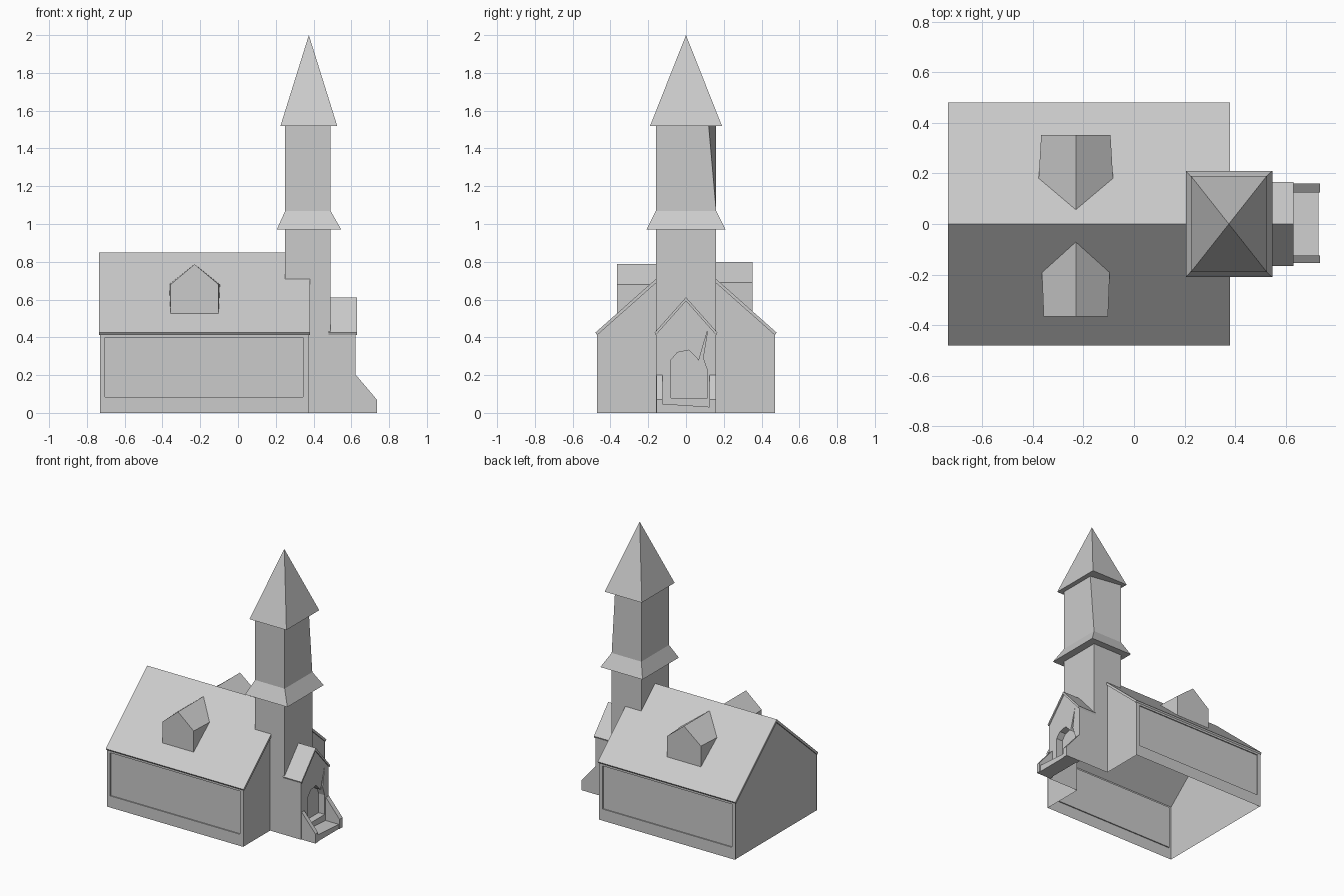
import bpy, bmesh
from mathutils import Vector

if "Cube" in bpy.data.objects:
    bpy.data.objects.remove(bpy.data.objects["Cube"], do_unlink=True)

# One plain stone colour for the whole building
stone = bpy.data.materials.new("pale_stone")
stone.diffuse_color = (0.6, 0.6, 0.6, 1)
stone.use_nodes = True
stone.node_tree.nodes["Principled BSDF"].inputs["Base Color"].default_value = (0.6, 0.6, 0.6, 1)


def finish(name, bm):
    bmesh.ops.remove_doubles(bm, verts=bm.verts, dist=0.0005)
    bmesh.ops.recalc_face_normals(bm, faces=bm.faces)
    me = bpy.data.meshes.new(name)
    bm.to_mesh(me)
    bm.free()
    me.materials.append(stone)
    ob = bpy.data.objects.new(name, me)
    bpy.context.collection.objects.link(ob)
    return ob


def shell(name, polygons):
    """Open surface made of separate polygons."""
    bm = bmesh.new()
    for poly in polygons:
        bm.faces.new([bm.verts.new(p) for p in poly])
    return finish(name, bm)


def prism(name, profile, x0, x1, caps=True):
    """(y, z) profile extruded along x."""
    bm = bmesh.new()
    a = [bm.verts.new((x0, y, z)) for y, z in profile]
    b = [bm.verts.new((x1, y, z)) for y, z in profile]
    n = len(profile)
    for i in range(n):
        j = (i + 1) % n
        bm.faces.new((a[i], a[j], b[j], b[i]))
    if caps:
        bm.faces.new(a)
        bm.faces.new(b)
    return finish(name, bm)


def ring(x0, x1, y, z):
    return [(x0, -y, z), (x1, -y, z), (x1, y, z), (x0, y, z)]


def band(low, high):
    """Four side faces between two rings."""
    return [(low[i], low[(i + 1) % 4], high[(i + 1) % 4], high[i]) for i in range(4)]


# Nave roof slab
prism("nave_roof", [(-0.48, 0.425), (0, 0.85), (0.48, 0.425),
                    (0.47, 0.412), (0, 0.828), (-0.47, 0.412)], -0.735, 0.38)

# Long nave walls with a shallow recessed panel
for side, s in (("front", -1), ("back", 1)):
    y, yi = 0.472 * s, 0.464 * s
    outer = [(-0.73, 0), (0.375, 0), (0.375, 0.42), (-0.73, 0.42)]
    inner = [(-0.705, 0.085), (0.345, 0.085), (0.345, 0.40), (-0.705, 0.40)]
    faces = [[(x, yi, z) for x, z in inner]]
    for i in range(4):
        j = (i + 1) % 4
        faces.append([(outer[i][0], y, outer[i][1]), (outer[j][0], y, outer[j][1]),
                      (inner[j][0], y, inner[j][1]), (inner[i][0], y, inner[i][1])])
        faces.append([(inner[i][0], y, inner[i][1]), (inner[j][0], y, inner[j][1]),
                      (inner[j][0], yi, inner[j][1]), (inner[i][0], yi, inner[i][1])])
    wall = shell(side + "_nave_wall", faces)

# Gable walls; the tower end is open between the tower sides
shell("rear_gable", [[(-0.725, y, z) for y, z in
                      ((-0.472, 0), (0.472, 0), (0.472, 0.415), (0, 0.835), (-0.472, 0.415))]])
shell("tower_gable", [[(0.372, s * y, z) for y, z in
                       ((0.472, 0), (0.472, 0.415), (0.16, 0.693), (0.16, 0))] for s in (-1, 1)])

# Dormers: front edge y, half widths at face and eave, eave and ridge heights
for name, s, yf, wf, we, ze, zr, zb in (("front_dormer", -1, 0.366, 0.127, 0.134, 0.68, 0.787, 0.535),
                                        ("back_dormer", 1, 0.352, 0.137, 0.147, 0.69, 0.80, 0.545)):
    cx = -0.23
    meet = lambda z: (0.85 - z) / 0.885          # where the roof slope is at height z
    ridge0, ridge1 = (cx, s * yf, zr), (cx, s * meet(zr), zr)
    polys = [[(cx - wf, s * yf, zb - 0.02), (cx + wf, s * yf, zb - 0.02),
              (cx + wf, s * yf, ze), ridge0, (cx - wf, s * yf, ze)]]
    for k in (-1, 1):
        e0 = (cx + k * wf, s * yf, ze)
        e1 = (cx + k * we, s * meet(ze), ze)
        polys.append([e0, e1, ridge1, ridge0])
        polys.append([e0, e1, (cx + k * wf, s * yf, zb - 0.02)])
    shell(name, polys)

# Lower tower, with its nave side starting just under the roof
X0, X1, W = 0.25, 0.49, 0.16
lower = [[(X0, -W, 0.69), (X0, W, 0.69), (X0, W, 0.97), (X0, -W, 0.97)],
         [(X1, -W, 0.42), (X1, W, 0.42), (X1, W, 0.97), (X1, -W, 0.97)]]
for s in (-1, 1):
    lower.append([(0.372, s * W, 0), (X1, s * W, 0), (X1, s * W, 0.97),
                  (X0, s * W, 0.97), (X0, s * W, 0.69), (0.372, s * W, 0.69)])
shell("lower_tower", lower)

# Flared skirt roof
skirt = ring(0.205, 0.547, 0.21, 0.97)
shell("tower_skirt", band(skirt, ring(X0, X1, W, 1.07)) + [skirt])

# Upper tower, one top corner pulled inward
top = ring(X0, X1, W, 1.52)
top[2] = (X1, 0.12, 1.52)
shell("upper_tower", band(ring(X0, X1, W, 1.065), top))

# Spire
eave = ring(0.225, 0.525, 0.19, 1.52)
apex = (0.375, 0, 2.0)
shell("spire", [[eave[i], eave[(i + 1) % 4], apex] for i in range(4)] + [eave])

# Porch side walls, gable with uneven doorway, and roof
XP = 0.622
for name, s in (("front_porch_wall", -1), ("back_porch_wall", 1)):
    shell(name, [[(X1, s * W, 0), (XP, s * W, 0), (XP, s * W, 0.42), (X1, s * W, 0.42)]])
door = [(-0.08, 0.08), (-0.08, 0.28), (-0.045, 0.32), (0.015, 0.332),
        (0.068, 0.278), (0.115, 0.44), (0.09, 0.29), (0.115, 0.22), (0.115, 0.08)]
outline = [(-W, 0), (-W, 0.42), (0, 0.605), (W, 0.42), (W, 0)]
left_half = [(-W, 0), (-W, 0.42), (0, 0.605)] + door[3::-1] + [(-0.08, 0)]
right_half = [(0, 0.605), (W, 0.42), (W, 0), (0.115, 0)] + door[:2:-1][:6]
sill = [(-0.08, 0), (-0.08, 0.08), (0.115, 0.08), (0.115, 0)]
porch = [[(XP, y, z) for y, z in p] for p in (left_half, right_half, sill)]
XD = XP - 0.05
porch.append([(XD, y, z) for y, z in door])
for i in range(len(door)):
    (ya, za), (yb, zb) = door[i], door[(i + 1) % len(door)]
    porch.append([(XP, ya, za), (XP, yb, zb), (XD, yb, zb), (XD, ya, za)])
shell("porch_gable", porch)
prism("porch_roof", [(-0.166, 0.425), (0, 0.612), (0.166, 0.425),
                     (0.16, 0.412), (0, 0.592), (-0.16, 0.412)], 0.48, 0.63)

# Entrance step with sloping cheek walls
prism("entrance_step", [(-0.15, 0), (0.155, 0), (0.155, 0.03), (-0.15, 0.05)], XP, 0.73)
for name, y0, y1 in (("front_step_cheek", -0.155, -0.125), ("back_step_cheek", 0.125, 0.16)):
    bm = bmesh.new()
    side = [(0.615, 0), (0.735, 0), (0.735, 0.07), (0.625, 0.2), (0.615, 0.2)]
    f = bm.faces.new([bm.verts.new((x, y0, z)) for x, z in side])
    ext = bmesh.ops.extrude_face_region(bm, geom=[f], use_keep_orig=True)
    bmesh.ops.translate(bm, vec=Vector((0, y1 - y0, 0)),
                        verts=[v for v in ext["geom"] if isinstance(v, bmesh.types.BMVert)])
    finish(name, bm)
